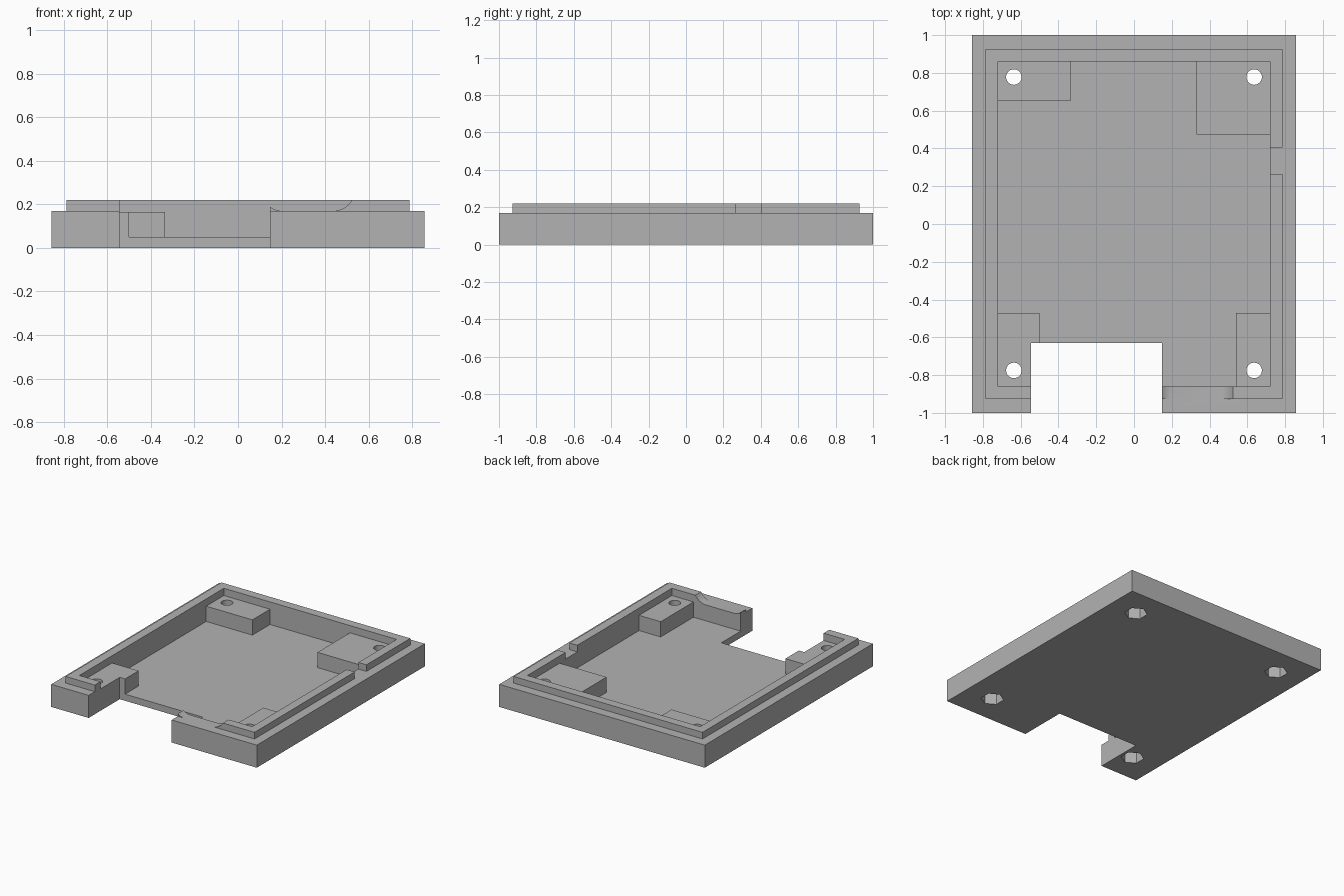
import bpy, bmesh, math

cube = bpy.data.objects.get("Cube")
if cube:
    bpy.data.objects.remove(cube, do_unlink=True)

grey = bpy.data.materials.new("plain grey")
grey.use_nodes = True
grey.diffuse_color = (0.45, 0.45, 0.45, 1)
grey.node_tree.nodes["Principled BSDF"].inputs["Base Color"].default_value = grey.diffuse_color


def prism(name, outline, start, depth):
    """Extrude a closed outline of 3D points along depth."""
    bm = bmesh.new()
    face = bm.faces.new([bm.verts.new(p) for p in outline])
    ext = bmesh.ops.extrude_face_region(bm, geom=[face])
    moved = [v for v in ext["geom"] if isinstance(v, bmesh.types.BMVert)]
    bmesh.ops.translate(bm, verts=moved, vec=depth)
    bmesh.ops.translate(bm, verts=bm.verts, vec=start)
    bmesh.ops.recalc_face_normals(bm, faces=bm.faces)
    mesh = bpy.data.meshes.new(name)
    bm.to_mesh(mesh)
    bm.free()
    mesh.materials.append(grey)
    obj = bpy.data.objects.new(name, mesh)
    bpy.context.collection.objects.link(obj)
    return obj


def box(name, x0, x1, y0, y1, z0, z1):
    outline = [(x0, y0, 0), (x1, y0, 0), (x1, y1, 0), (x0, y1, 0)]
    return prism(name, outline, (0, 0, z0), (0, 0, z1 - z0))


def cylinder(name, x, y, r, sides, z0, z1, turn=0):
    angles = [turn + math.tau * i / sides for i in range(sides)]
    outline = [(r * math.cos(a), r * math.sin(a), 0) for a in angles]
    return prism(name, outline, (x, y, z0), (0, 0, z1 - z0))


def combine(target, other, operation):
    other.hide_render = True
    mod = target.modifiers.new(other.name, "BOOLEAN")
    mod.operation, mod.object, mod.solver = operation, other, "EXACT"
    bpy.context.view_layer.objects.active = target
    bpy.ops.object.modifier_apply(modifier=mod.name)
    bpy.data.objects.remove(other, do_unlink=True)


FLOOR, RIM, LIP, POST = 0.05, 0.17, 0.22, 0.165

# Tray body with a raised inner lip, hollowed out
tray = box("enclosure_tray", -0.857, 0.857, -1, 1, 0, RIM)
combine(tray, box("lip", -0.787, 0.787, -0.927, 0.927, 0.1, LIP), "UNION")
combine(tray, box("cavity", -0.72, 0.72, -0.86, 0.86, FLOOR, 0.5), "DIFFERENCE")

# Corner mounting posts, embedded in the walls and floor
posts = [(-0.76, -0.335, 0.65, 0.9), (0.33, 0.76, 0.475, 0.9),
         (-0.76, -0.5, -0.9, -0.47), (0.54, 0.76, -0.9, -0.47)]
for x0, x1, y0, y1 in posts:
    combine(tray, box("post", x0, x1, y0, y1, 0.02, POST), "UNION")

# Front connector notch and gap in the left side lip
combine(tray, box("notch", -0.545, 0.147, -1.2, -0.63, -0.1, 0.5), "DIFFERENCE")
combine(tray, box("side_gap", 0.69, 0.82, 0.265, 0.405, RIM, 0.5), "DIFFERENCE")

# Scoop in the front lip with rounded ends
steps = 8
scoop = [(0.1, 0, 0.4), (0.1, 0, 0.23), (0.147, 0, 0.19), (0.165, 0, 0.177), (0.195, 0, RIM)]
for i in range(steps + 1):
    a = math.radians(60) * i / steps
    scoop.append((0.437 + 0.1 * math.sin(a), 0, RIM + 0.1 * (1 - math.cos(a))))
scoop.append((scoop[-1][0], 0, 0.4))
combine(tray, prism("scoop", scoop, (0, -0.97, 0), (0, 0.14, 0)), "DIFFERENCE")

# Screw holes with hexagonal nut pockets underneath
for x in (-0.636, 0.636):
    for y in (-0.775, 0.778):
        combine(tray, cylinder("screw_hole", x, y, 0.041, 32, -0.1, 0.3), "DIFFERENCE")
        combine(tray, cylinder("nut_pocket", x, y, 0.08, 6, -0.1, 0.1, math.pi / 6), "DIFFERENCE")

bpy.ops.object.select_all(action="DESELECT")
tray.select_set(True)
bpy.context.view_layer.objects.active = tray
bpy.ops.object.shade_smooth_by_angle(angle=math.radians(25))
